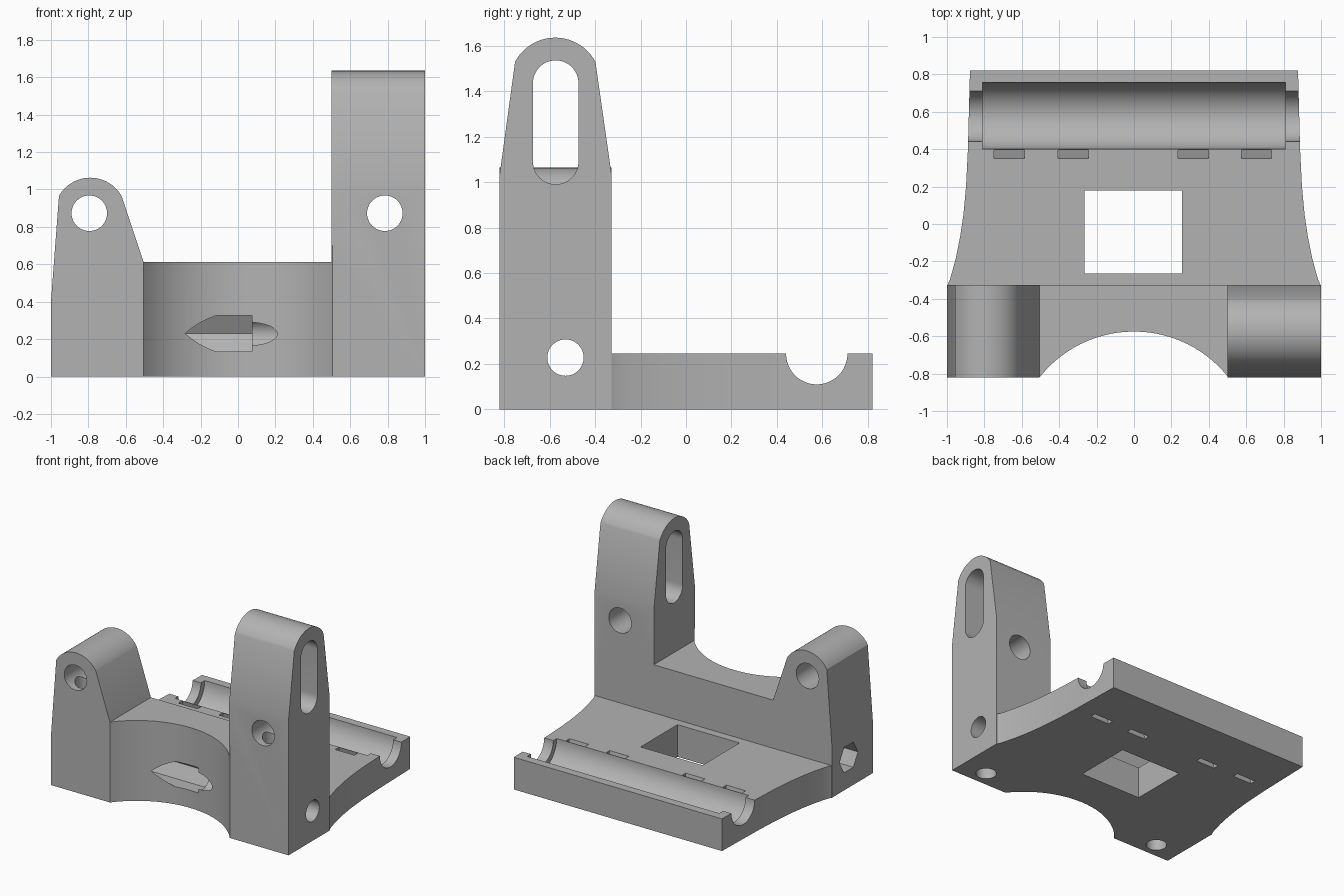
import bpy, bmesh
from math import cos, sin, radians, sqrt

if "Cube" in bpy.data.objects:
    bpy.data.objects.remove(bpy.data.objects["Cube"])

grey = bpy.data.materials.new("plain_grey")
grey.use_nodes = True
colour = (0.45, 0.45, 0.45, 1)
grey.diffuse_color = colour
grey.node_tree.nodes["Principled BSDF"].inputs["Base Color"].default_value = colour

PLACE = {"x": lambda a, b, t: (t, a, b),
         "y": lambda a, b, t: (a, t, b),
         "z": lambda a, b, t: (a, b, t)}


def arc(cx, cy, r, start, end, steps=24):
    angles = [radians(start + (end - start) * i / steps) for i in range(steps + 1)]
    return [(cx + r * cos(a), cy + r * sin(a)) for a in angles]


def circle(cx, cy, r, sides=48):
    return arc(cx, cy, r, 0, 360, sides)[:-1]


def rect(a0, a1, b0, b1):
    return [(a0, b0), (a1, b0), (a1, b1), (a0, b1)]


def prism(name, outline, axis, lo, hi, shift=(0, 0)):
    """Extrude an outline along an axis; shift slants the far end."""
    bm = bmesh.new()
    near = [bm.verts.new(PLACE[axis](a, b, lo)) for a, b in outline]
    far = [bm.verts.new(PLACE[axis](a + shift[0], b + shift[1], hi)) for a, b in outline]
    bm.faces.new(near)
    bm.faces.new(far)
    n = len(near)
    for i in range(n):
        j = (i + 1) % n
        bm.faces.new((near[i], near[j], far[j], far[i]))
    bmesh.ops.recalc_face_normals(bm, faces=bm.faces)
    mesh = bpy.data.meshes.new(name)
    bm.to_mesh(mesh)
    bm.free()
    mesh.materials.append(grey)
    obj = bpy.data.objects.new(name, mesh)
    bpy.context.collection.objects.link(obj)
    return obj


def combine(target, tool, operation="DIFFERENCE"):
    mod = target.modifiers.new(tool.name, "BOOLEAN")
    mod.operation, mod.solver, mod.object = operation, "EXACT", tool
    bpy.context.view_layer.objects.active = target
    bpy.ops.object.modifier_apply(modifier=mod.name)
    bpy.data.objects.remove(tool)


FRONT, WALL_BACK, BACK = -0.82, -0.327, 0.82
PLATE_TOP = 0.245

# Front block: short tower, low wall and tall tower in one profile
profile = [(-1, 0), (1, 0), (1, 1.635), (0.5, 1.635), (0.5, 0.612), (-0.505, 0.612)]
profile += arc(-0.79, 0.87, 0.193, 30, 150) + [(-1, 0.4)]
body = prism("bracket_body", profile, "y", FRONT, WALL_BACK)

# Rear plate with flared sides
side = [(0.877, BACK), (0.888, 0.4), (0.898, 0.2), (0.912, 0.05), (0.93, -0.07),
        (0.952, -0.18), (0.975, -0.265), (0.985, -0.3), (0.998, -0.327)]
plate = prism("rear_plate", side + [(0.9, -0.4), (-0.9, -0.4)]
              + [(-x, y) for x, y in reversed(side)], "z", 0, PLATE_TOP)
combine(body, plate, "UNION")

# Tapered, rounded head of the tall tower
head = [(-0.9, 1.03), (FRONT, 1.03)] + arc(-0.575, 1.435, 0.2, 152, 28)
head += [(WALL_BACK, 1.03), (-0.2, 1.03), (-0.2, 1.8), (-0.9, 1.8)]
combine(body, prism("head_cut", head, "x", 0.4, 1.1))

# Slot through the head
slot = arc(-0.573, 1.435, 0.1, 0, 180) + arc(-0.573, 1.09, 0.1, 180, 360)
combine(body, prism("head_slot", slot, "x", 0.4, 1.1))

# Concave front of the wall
depth = 0.643
combine(body, prism("front_curve", circle(0, -0.575 - depth, depth, 96), "z", -0.1, 0.7))

# Cross bolt hole: round on one side, hexagonal on the other
combine(body, prism("bolt_hole", circle(-0.53, 0.228, 0.08), "x", 0, 1.1))
combine(body, prism("nut_channel", circle(-0.53, 0.23, 0.111, 6), "x", -1.1, 0.075))

# Tower holes and the vertical screw holes below them
for x in (-0.795, 0.785):
    combine(body, prism("screw_hole", circle(x, -0.7, 0.073), "z", -0.1, 0.86))
    combine(body, prism("tower_hole", circle(x, 0.873, 0.095), "y", -1, 0))

# Window in the plate
combine(body, prism("window", rect(-0.265, 0.257, -0.265, 0.18), "z", -0.1, 0.4))

# Rod groove with narrower ends
combine(body, prism("groove_ends", circle(0.575, PLATE_TOP, 0.135), "x", -1.1, 1.1))
combine(body, prism("groove_middle", circle(0.578, PLATE_TOP, 0.178, 64), "x", -0.81, 0.81))

# Slanted strap slots beside the groove
for x in (-0.667, -0.325, 0.317, 0.655):
    strap = rect(x - 0.081, x + 0.081, 0.412, 0.457)
    combine(body, prism("strap_slot", strap, "z", -0.06, 0.25, (0, -0.062)))

# Smooth the curved walls only
bpy.ops.object.select_all(action="DESELECT")
body.select_set(True)
bpy.context.view_layer.objects.active = body
bpy.ops.object.shade_smooth_by_angle(angle=radians(25))
